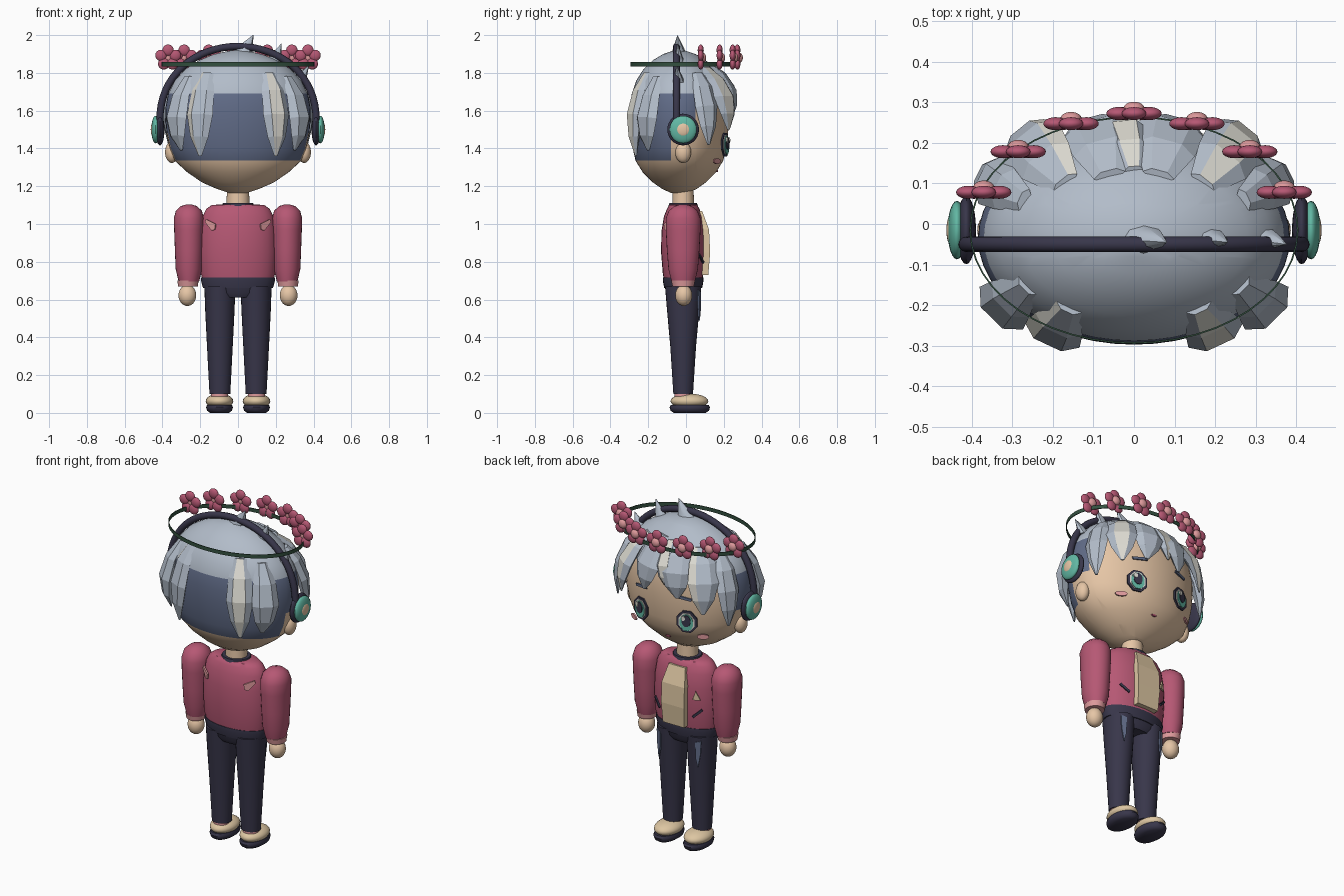
import bpy, bmesh, math
from mathutils import Vector, Matrix

if "Cube" in bpy.data.objects:
    bpy.data.objects.remove(bpy.data.objects["Cube"], do_unlink=True)


def material(name, code):
    """Flat material from an sRGB hex code, stored as linear values."""
    srgb = [int(code[i:i + 2], 16) / 255 for i in (0, 2, 4)]
    colour = [((c + .055) / 1.055) ** 2.4 for c in srgb] + [1]
    mat = bpy.data.materials.new(name)
    mat.use_nodes = True
    mat.diffuse_color = colour
    mat.node_tree.nodes["Principled BSDF"].inputs["Base Color"].default_value = colour
    return mat


HAIR = material("silver hair", "B2BCC9")
SLATE = material("slate undercut", "616C88")
SKIN = material("warm skin", "E6C6A6")
ROSE = material("rose", "B65874")
NAVY = material("dark navy", "38364A")
TEAL = material("teal", "62B8A4")
PINK = material("soft pink", "DE9A9C")
GREEN = material("vine green", "33503F")
PALE = material("pale streak", "DDDBD2")
CREAM = material("cream", "DDC6A2")


def finish(name, bm, *mats, smooth=True):
    bmesh.ops.recalc_face_normals(bm, faces=bm.faces)
    mesh = bpy.data.meshes.new(name)
    bm.to_mesh(mesh)
    bm.free()
    for mat in mats:
        mesh.materials.append(mat)
    if smooth:
        mesh.shade_smooth()
        mesh.set_sharp_from_angle(angle=math.radians(42))
    obj = bpy.data.objects.new(name, mesh)
    bpy.context.collection.objects.link(obj)
    return obj


def ball(name, loc, size, mat):
    bm = bmesh.new()
    bmesh.ops.create_uvsphere(bm, u_segments=24, v_segments=14, radius=1)
    bmesh.ops.transform(bm, matrix=Matrix.LocRotScale(Vector(loc), None, Vector(size)), verts=bm.verts)
    return finish(name, bm, mat)


def skin_rings(bm, rings, caps=True):
    """Bridge equal rings of points with quads and return the quads with their column."""
    rows = [[bm.verts.new(p) for p in ring] for ring in rings]
    n = len(rows[0])
    quads = [(bm.faces.new((a[i], a[(i + 1) % n], b[(i + 1) % n], b[i])), i)
             for a, b in zip(rows, rows[1:]) for i in range(n)]
    if caps:
        bm.faces.new(rows[0])
        bm.faces.new(rows[-1])
    return quads


def oval(x, y, z, rx, ry, n):
    return [(x + rx * math.cos(math.tau * i / n), y + ry * math.sin(math.tau * i / n), z) for i in range(n)]


def loft(name, rings, mat, x=0, y=-.015, n=28):
    """Upright body from (height, half width, half depth) rings."""
    bm = bmesh.new()
    skin_rings(bm, [oval(x, y, z, rx, ry, n) for z, rx, ry in rings])
    return finish(name, bm, mat)


def plate(name, loc, yaw, points, mat, depth=.008):
    """Thin flat shape that faces +y before it is turned by yaw degrees."""
    bm = bmesh.new()
    skin_rings(bm, [[(u, d, w) for u, w in points] for d in (0, depth)])
    turn = Matrix.Translation(loc) @ Matrix.Rotation(math.radians(yaw), 4, "Z")
    bmesh.ops.transform(bm, matrix=turn, verts=bm.verts)
    return finish(name, bm, mat, smooth=False)


def disc(rx, rz, n=12, u=0, w=0):
    return [(u + rx * math.cos(math.tau * (i + .5) / n), w + rz * math.sin(math.tau * (i + .5) / n))
            for i in range(n)]


def lock(name, root, mid, tip, width, thick=.032, streak=None):
    """Faceted strand of hair that bends through mid; one column may be pale."""
    root, mid, tip = Vector(root), Vector(mid), Vector(tip)
    bend = 2 * mid - (root + tip) / 2
    out = Vector((mid.x, mid.y * 1.6, .08)).normalized()
    side = out.cross(tip - root).normalized()
    rings = []
    for t, f in ((0, .45), (.25, .85), (.55, 1), (.8, .7), (1, .12)):
        c = root * (1 - t) ** 2 + bend * 2 * t * (1 - t) + tip * t * t
        rings.append([c + side * width * f * math.cos(math.tau * i / 6)
                      + out * thick * f * math.sin(math.tau * i / 6) for i in range(6)])
    bm = bmesh.new()
    for face, column in skin_rings(bm, rings):
        face.material_index = int(column == streak)
    return finish(name, bm, HAIR, PALE, smooth=False)


# Head: skin below, slate undercut at the rear, silver hair on the crown
HEAD = [(1.165, .05, .045), (1.185, .11, .09), (1.22, .19, .14), (1.275, .27, .195), (1.335, .335, .232),
        (1.4, .362, .247), (1.48, .378, .258), (1.55, .384, .262), (1.62, .383, .261), (1.69, .37, .252),
        (1.76, .335, .228), (1.82, .28, .19), (1.87, .2, .136), (1.9, .125, .085), (1.918, .04, .03)]
bm = bmesh.new()
skin_rings(bm, [oval(0, -.035, z, rx, ry, 48) for z, rx, ry in HEAD])
for cut in (.05, -.08):
    bmesh.ops.bisect_plane(bm, geom=bm.verts[:] + bm.edges[:] + bm.faces[:],
                           plane_co=(0, cut, 0), plane_no=(0, 1, 0))
for face in bm.faces:
    c = face.calc_center_median()
    if c.z > 1.69:
        face.material_index = 2
    elif c.z > 1.335 and c.y < (.05 if c.z > 1.48 else -.08):
        face.material_index = 1
finish("head", bm, SKIN, SLATE, HAIR)
loft("neck", [(1.08, .062, .058), (1.19, .058, .055)], SKIN)

# Hair strands on both sides
for s, side in ((1, "left"), (-1, "right")):
    streak = 1 if s > 0 else 2
    lock(side + "_rear_lock", (s * .16, -.205, 1.8), (s * .2, -.27, 1.6), (s * .2, -.265, 1.36), .075, streak=streak)
    lock(side + "_nape_lock", (s * .26, -.15, 1.78), (s * .325, -.205, 1.58), (s * .3, -.2, 1.39), .075, .04)
    lock(side + "_temple_lock", (s * .27, .06, 1.8), (s * .35, .105, 1.64), (s * .365, .12, 1.42), .065)
    lock(side + "_outer_bang", (s * .17, .1, 1.83), (s * .25, .195, 1.69), (s * .27, .225, 1.5), .085, streak=streak)
    lock(side + "_inner_bang", (s * .06, .12, 1.85), (s * .09, .225, 1.72), (s * .11, .24, 1.56), .088)
lock("middle_bang", (0, .13, 1.84), (-.02, .222, 1.74), (-.04, .24, 1.61), .06, streak=1)

# Pointed tufts on the crown
for name, base, tip, r in (("main_tuft", (0, -.035, 1.88), (.08, -.045, 2), .07),
                           ("second_tuft", (.18, -.035, 1.85), (.23, -.045, 1.955), .045),
                           ("third_tuft", (.31, -.035, 1.75), (.375, -.05, 1.84), .045)):
    a, b = Vector(base), Vector(tip)
    bm = bmesh.new()
    skin_rings(bm, [oval(*a.lerp(b, t), r * f, r * f * .65, 8) for t, f in ((0, 1), (.45, .62), (1, .02))])
    finish(name, bm, HAIR)

# Ears, headphones and face details
for s, side in ((1, "left"), (-1, "right")):
    ball(side + "_ear", (s * .35, -.015, 1.38), (.036, .042, .057), SKIN)
    ball(side + "_ear_cushion", (s * .413, -.015, 1.5), (.024, .084, .084), NAVY)
    ball(side + "_ear_cup", (s * .436, -.015, 1.5), (.023, .072, .073), TEAL)
    ball(side + "_ear_cap", (s * .45, -.015, 1.5), (.012, .038, .038), SKIN)
    eye = Vector((s * .15, .203, 1.42))
    for layer, (part, shape, mat) in enumerate((
            ("outline", disc(.062, .068, 8), NAVY), ("white", disc(.049, .055, 8), PALE),
            ("iris", disc(.04, .05, w=-.003), TEAL), ("pupil", disc(.026, .034, w=.008), NAVY),
            ("glint", disc(.012, .015, 8, .016, .024), PALE))):
        plate(f"{side}_eye_{part}", eye + Vector((s * .001, .004, 0)) * layer, -s * 17, shape, mat)
    brow = [(s * u, w) for u, w in ((-.045, .002), (.04, -.008), (.045, .006), (-.04, .018))]
    plate(side + "_brow", (s * .14, .214, 1.555), -s * 16, brow, SLATE)
    plate(side + "_blush", (s * .225, .16, 1.333), -s * 32, disc(.034, .015), PINK)
ball("nose", (0, .187, 1.335), (.009, .008, .007), SKIN)
plate("mouth", (0, .162, 1.28), 0, disc(.016, .006, 8), ROSE)

curve = bpy.data.curves.new("headband", "CURVE")
curve.dimensions = "3D"
curve.bevel_depth = .019
curve.materials.append(NAVY)
spline = curve.splines.new("POLY")
spline.points.add(32)
for i, point in enumerate(spline.points):
    a = math.pi * i / 32
    point.co = (.414 * math.cos(a), -.05, 1.54 + .4 * math.sin(a) ** .9, 1)
bpy.context.collection.objects.link(bpy.data.objects.new("headband", curve))

# Flower crown
bm = bmesh.new()
ring = [oval(0, -.015, z, .405 - d, .28 - d, 48) for z, d in ((1.835, 0), (1.857, 0), (1.857, .004), (1.835, .004))]
skin_rings(bm, ring + ring[:1], caps=False)
bmesh.ops.remove_doubles(bm, verts=bm.verts, dist=.0001)
finish("vine_ring", bm, GREEN)
spots = [(0, .272)] + [(s * x, y) for x, y in ((.155, .247), (.285, .178), (.37, .078)) for s in (1, -1)]
for k, (x, y) in enumerate(spots):
    for p in range(5):
        a = math.tau * p / 5 + math.pi / 2
        ball(f"flower_{k}_petal_{p}", (x + .04 * math.cos(a), y, 1.88 + .04 * math.sin(a)), (.03, .016, .03), ROSE)
    ball(f"flower_{k}_heart", (x, y + .012, 1.88), (.026, .017, .026), PINK)

# Sweater and trousers
loft("sweater", [(.69, .185, .1), (.74, .197, .108), (.85, .203, .117), (.96, .2, .115), (1.04, .188, .102),
                 (1.08, .168, .086), (1.1, .14, .075), (1.105, .075, .065)], ROSE)
loft("collar", [(1.095, .085, .078), (1.112, .08, .073)], NAVY)
loft("hem_band", [(.66, .185, .1), (.7, .196, .108), (.718, .196, .107)], NAVY)
loft("hips", [(.61, .12, .075), (.635, .165, .09), (.69, .18, .1)], NAVY)
bm = bmesh.new()
skin_rings(bm, [[(s * w, y, z) for s, y in ((-1, .07), (1, .07), (1, front), (-1, front))]
                for z, w, front in ((.73, .07, .118), (.85, .075, .128), (.97, .075, .122), (1.07, .055, .085))])
finish("shirt_panel", bm, CREAM, smooth=False)

for s, side in ((1, "left"), (-1, "right")):
    slit = [(s * u, w) for u, w in ((-.03, -.02), (-.022, -.03), (.03, .015), (.022, .025))]
    plate(side + "_pocket_slit", (s * .13, .077, .82), -s * 28, slit, NAVY)
    patch = [(-s * u, w) for u, w in ((-.035, .005), (.025, .03), (.03, .015), (-.01, -.03), (-.03, -.025))]
    plate(side + "_shoulder_patch", (s * .145, -.093, .995), 180 + s * 32, patch, PINK)

    # Arms
    loft(side + "_sleeve", [(.695, .054, .062), (.76, .07, .078), (.86, .074, .086), (.97, .078, .092), (1.03, .08, .092),
                            (1.07, .069, .076), (1.095, .042, .046), (1.104, .012, .014)], ROSE, x=s * .26)
    loft(side + "_cuff", [(.668, .052, .056), (.7, .056, .063)], PINK, x=s * .265)
    ball(side + "_hand", (s * .268, -.012, .622), (.047, .045, .056), SKIN)

    # Legs and shoes
    loft(side + "_trouser_leg", [(.1, .055, .052), (.35, .068, .068), (.55, .078, .086), (.67, .082, .096)],
         NAVY, x=s * .096)
    streak = [(s * u, w) for u, w in ((-.014, .07), (.02, .08), (.016, 0), (.002, -.08), (-.01, -.03))]
    plate(side + "_faded_patch", (s * .125, .067, .57), -s * 22, streak, SLATE)
    loft(side + "_sock", [(.07, .046, .046), (.112, .046, .046)], PINK, x=s * .098)
    ball(side + "_shoe", (s * .098, .018, .062), (.073, .1, .04), CREAM)
    loft(side + "_sole", [(0, .05, .085), (.012, .066, .102), (.03, .071, .107), (.043, .066, .1)],
         NAVY, x=s * .098, y=.02)
plate("chest_leaf", (-.125, .08, .92), 27, [(-.022, -.02), (.022, -.022), (.004, .03)], CREAM)
